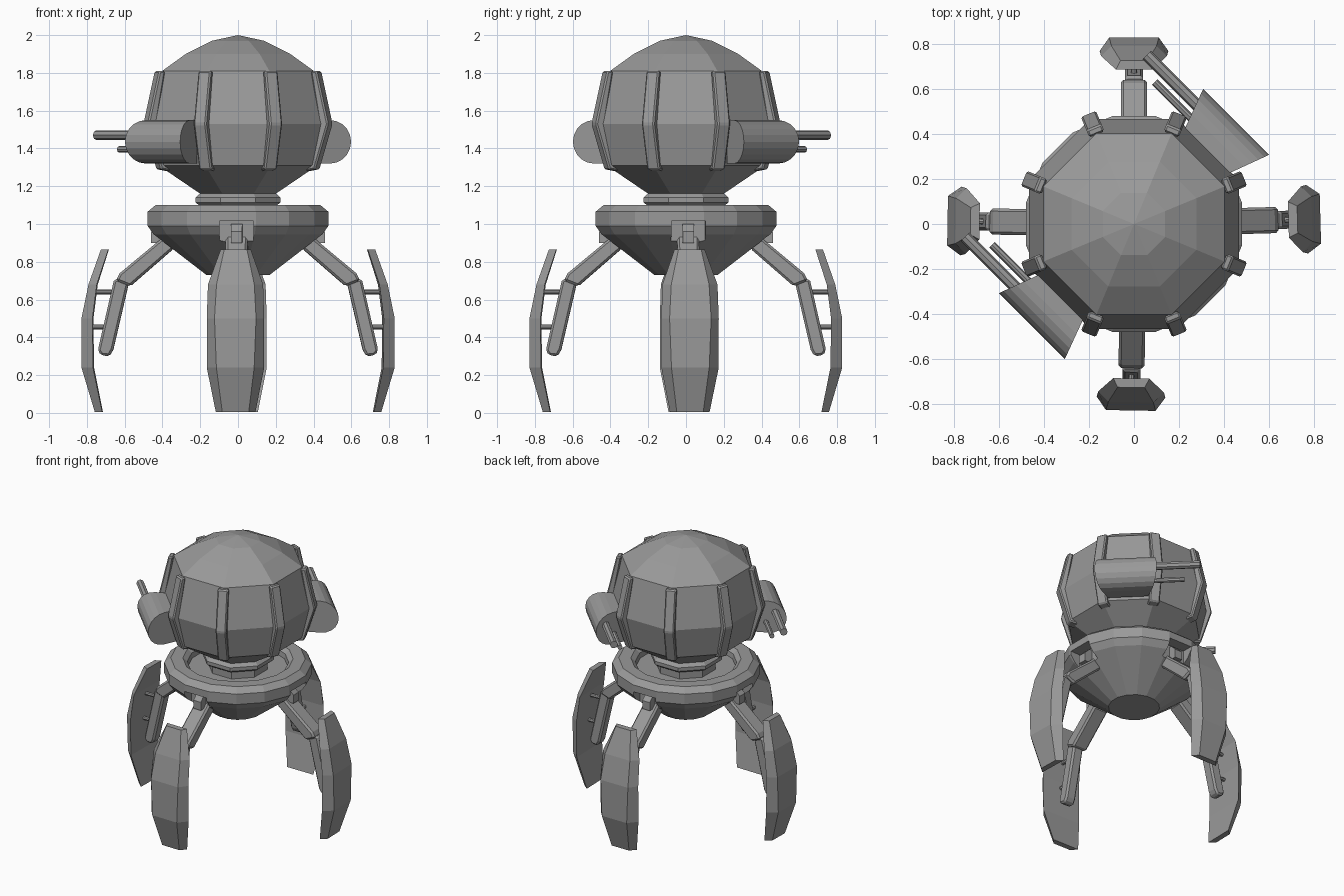
import bpy, bmesh
from math import sin, cos, pi, radians
from mathutils import Vector, Matrix

cube = bpy.data.objects.get("Cube")
if cube:
    bpy.data.objects.remove(cube)

metal = bpy.data.materials.new("grey_metal")
metal.use_nodes = True
grey = (0.32, 0.32, 0.32, 1)
metal.diffuse_color = grey
metal.node_tree.nodes["Principled BSDF"].inputs["Base Color"].default_value = grey


def loft(name, rings, angle=0.0, bevel=0.0):
    """Skin a list of equal rings, cap both ends, turn about z."""
    bm = bmesh.new()
    rows = [[bm.verts.new(p) for p in ring] for ring in rings]
    n = len(rows[0])
    for a, b in zip(rows, rows[1:]):
        for i in range(n):
            j = (i + 1) % n
            bm.faces.new((a[i], a[j], b[j], b[i]))
    bm.faces.new(rows[0])
    bm.faces.new(rows[-1])
    bmesh.ops.remove_doubles(bm, verts=bm.verts, dist=0.0005)
    bmesh.ops.recalc_face_normals(bm, faces=bm.faces)
    bm.transform(Matrix.Rotation(angle, 4, 'Z'))
    mesh = bpy.data.meshes.new(name)
    bm.to_mesh(mesh)
    bm.free()
    mesh.materials.append(metal)
    obj = bpy.data.objects.new(name, mesh)
    bpy.context.collection.objects.link(obj)
    if bevel:
        mod = obj.modifiers.new("bevel", 'BEVEL')
        mod.width = bevel
        mod.segments = 1
    return obj


def lathe(name, profile, sides, start=0.0):
    return loft(name, [[(r * cos(2 * pi * i / sides), r * sin(2 * pi * i / sides), z)
                        for i in range(sides)] for r, z in profile], start)


def prism(name, outline, half, angle, bevel=0.0):
    """Extrude an outline of (radius, height) points sideways."""
    return loft(name, [[(r, y, z) for r, z in outline] for y in (-half, half)], angle, bevel)


def rod(name, a, b, radius, sides=8, angle=0.0):
    a, b = Vector(a), Vector(b)
    q = (b - a).to_track_quat('Z', 'Y')
    ring = [q @ Vector((radius * cos(2 * pi * i / sides), radius * sin(2 * pi * i / sides), 0))
            for i in range(sides)]
    return loft(name, [[p + end for p in ring] for end in (a, b)], angle)


# Octagonal head and neck
lathe("head", [(0.2, 1.15), (0.455, 1.31), (0.505, 1.53), (0.435, 1.81),
               (0.3, 1.9), (0.15, 1.97), (0, 2)], 8, pi / 8)
lathe("neck", [(0.2, 1.03), (0.2, 1.1), (0.225, 1.1), (0.243, 1.115), (0.243, 1.14),
               (0.225, 1.155), (0.2, 1.17)], 8, pi / 8)

# Ribs along the head corners
rib = [(0.40, 1.28), (0.455, 1.29), (0.53, 1.53), (0.465, 1.81), (0.43, 1.81), (0.48, 1.53)]
for i in range(8):
    prism("head_rib", rib, 0.036, pi / 8 + i * pi / 4, 0.008)

# Dished saucer body
saucer = lathe("saucer_body", [(0.17, 0.73), (0.455, 0.945), (0.488, 0.99), (0.488, 1.065),
                               (0.445, 1.1), (0.365, 1.1), (0.335, 1.075), (0.33, 1.04)],
               16, pi / 16)

# Legs: socket cut, upper arm, lower arm, pins and shell
legs = {"left": radians(1.6), "back": radians(90), "right": radians(179), "front": radians(-91)}
cutters = []
shell = [(0.865, 0.725, 0.06, 0.685, 0.08), (0.68, 0.79, 0.1, 0.745, 0.146),
         (0.5, 0.827, 0.11, 0.768, 0.152), (0.24, 0.827, 0.1, 0.765, 0.152),
         (0.005, 0.757, 0.07, 0.717, 0.105)]
for side, angle in legs.items():
    cut = prism("socket_cutter", [(0.4, 0.86), (0.55, 0.86), (0.55, 1.015), (0.4, 1.015)],
                0.09, angle)
    cut.hide_render = True
    cutters.append(cut)
    prism(side + "_upper_arm", [(0.34, 0.87), (0.57, 0.67), (0.645, 0.7), (0.625, 0.74),
                                (0.42, 0.91), (0.38, 0.95)], 0.058, angle, 0.012)
    prism(side + "_hinge", [(0.38, 0.9), (0.46, 0.9), (0.46, 0.96), (0.42, 1.0),
                            (0.38, 1.0)], 0.03, angle)
    prism(side + "_lower_arm", [(0.575, 0.7), (0.655, 0.71), (0.742, 0.33), (0.725, 0.305),
                                (0.68, 0.3), (0.66, 0.335)], 0.04, angle, 0.012)
    for z, start in ((0.64, 0.64), (0.455, 0.68)):
        rod(side + "_shell_pin", (start, 0, z), (0.775, 0, z), 0.013, 8, angle)
    loft(side + "_leg_shell", [[(ro, -ho, z), (ro, ho, z), (ri, hi, z), (ri, -hi, z)]
                               for z, ro, ho, ri, hi in shell], angle)

# Apply the socket cuts to the saucer
for cut in cutters:
    mod = saucer.modifiers.new("socket", 'BOOLEAN')
    mod.operation = 'DIFFERENCE'
    mod.solver = 'EXACT'
    mod.object = cut
bpy.context.view_layer.update()
carved = bpy.data.meshes.new_from_object(
    saucer.evaluated_get(bpy.context.evaluated_depsgraph_get()))
saucer.modifiers.clear()
saucer.data = carved
for cut in cutters:
    bpy.data.objects.remove(cut)

# Half-round gun pods on two opposite diagonals, barrels pointing the same way
OUT = Vector((1, 1, 0)).normalized()
ALONG = Vector((-1, 1, 0)).normalized()
for side, sign in (("left", 1), ("right", -1)):
    def at(u, t, z):
        return OUT * u * sign + ALONG * t + Vector((0, 0, z))

    arc = [(0.525 + 0.115 * cos(a), 1.435 + 0.115 * sin(a))
           for a in [-pi / 2 + pi * i / 10 for i in range(11)]]
    section = [(0.44, 1.55), (0.44, 1.32)] + arc
    loft(side + "_gun_pod", [[at(u, end * (0.14 + 0.37 * (u - 0.46)), z) for u, z in section]
                             for end in (-1, 1)])
    rod(side + "_large_barrel", at(0.57, 0.1, 1.47), at(0.57, 0.49, 1.47), 0.026)
    rod(side + "_small_barrel", at(0.51, 0.1, 1.395), at(0.51, 0.38, 1.395), 0.017)
